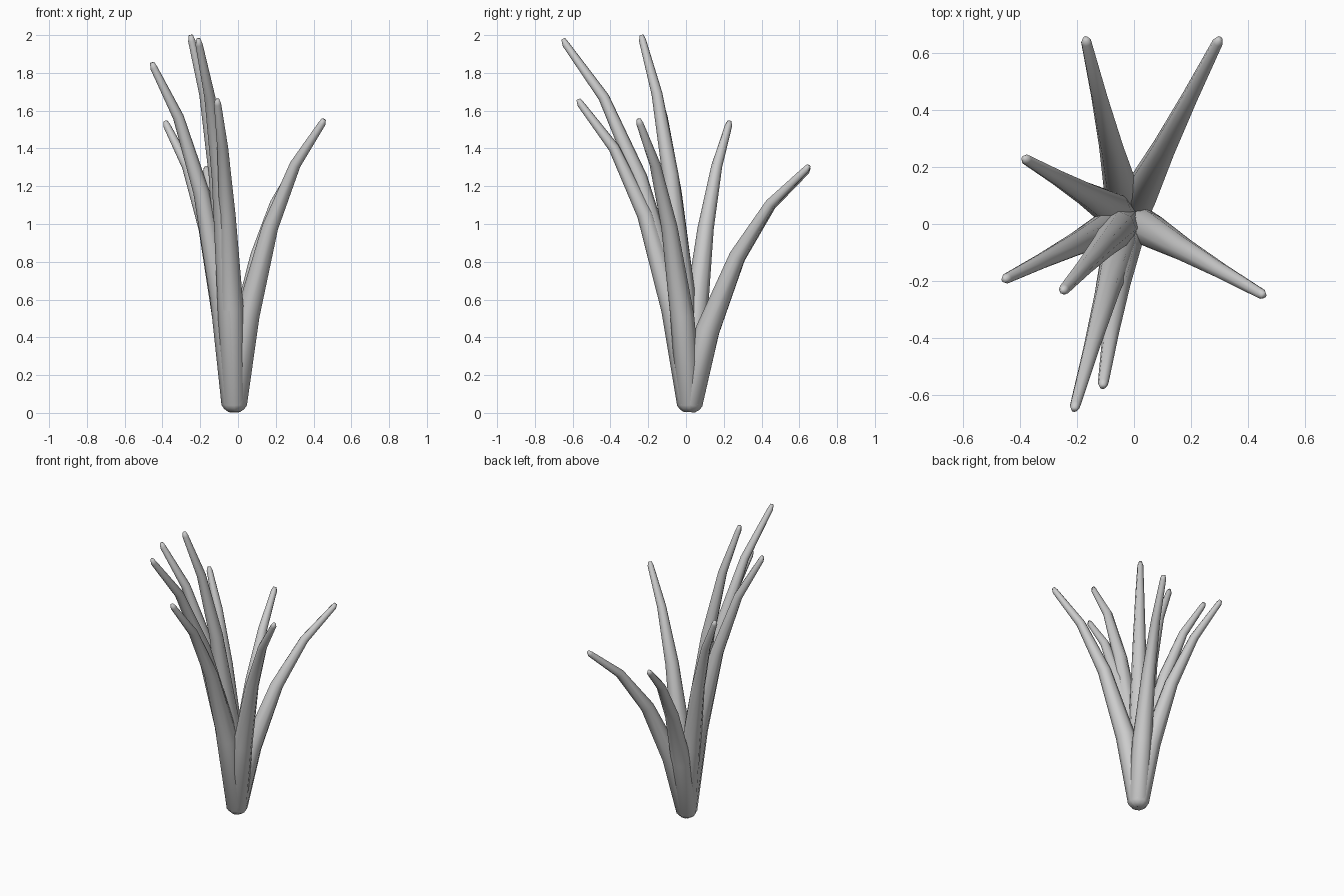
import bpy
import bmesh
from math import cos, sin, tau
from mathutils import Vector

cube = bpy.data.objects.get("Cube")
if cube:
    bpy.data.objects.remove(cube, do_unlink=True)

# Single pale grey material
grey = bpy.data.materials.new("pale_grey")
grey.use_nodes = True
colour = (0.6, 0.6, 0.6, 1)
grey.diffuse_color = colour
grey.node_tree.nodes["Principled BSDF"].inputs["Base Color"].default_value = colour

SIDES = 8
BASE = Vector((-0.02, 0.02, 0.05))

# Blade profile: outward fraction, height fraction, radius
PROFILE = [(0, 0, 0.068), (0.15, 0.31, 0.063), (0.4, 0.62, 0.043),
           (0.68, 0.84, 0.029), (0.98, 0.985, 0.019)]


def make_blade(name, tip):
    """Tapered, outward-bending tube with rounded ends."""
    span = Vector(tip) - BASE
    path = [(BASE + Vector((span.x * out, span.y * out, span.z * up)), r)
            for out, up, r in PROFILE]
    # Rounded root and tip
    first = (path[1][0] - path[0][0]).normalized()
    root = [(path[0][0] - first * 0.04, 0.038), (path[0][0] - first * 0.022, 0.057)]
    path = root + path + [(Vector(tip), 0.011)]

    bm = bmesh.new()
    rings = []
    for i, (centre, radius) in enumerate(path):
        before = path[max(i - 1, 0)][0]
        after = path[min(i + 1, len(path) - 1)][0]
        along = (after - before).normalized()
        side = Vector((0, 1, 0)).cross(along).normalized()
        other = along.cross(side)
        rings.append([bm.verts.new(centre + radius * (
            side * cos(tau * k / SIDES) + other * sin(tau * k / SIDES)))
            for k in range(SIDES)])
    for low, high in zip(rings, rings[1:]):
        for k in range(SIDES):
            n = (k + 1) % SIDES
            bm.faces.new((low[k], low[n], high[n], high[k]))
    bm.faces.new(rings[0][::-1])
    bm.faces.new(rings[-1])
    for face in bm.faces:
        face.smooth = True
    mesh = bpy.data.meshes.new(name)
    bm.to_mesh(mesh)
    bm.free()
    mesh.materials.append(grey)
    blade = bpy.data.objects.new(name, mesh)
    bpy.context.collection.objects.link(blade)


# Blades fanned out from the shared root
TIPS = {
    "back_right_blade": (-0.17, 0.65, 1.30),
    "back_left_blade": (0.30, 0.65, 1.31),
    "right_back_blade": (-0.385, 0.23, 1.545),
    "right_front_blade": (-0.455, -0.195, 1.855),
    "tall_centre_blade": (-0.25, -0.235, 2.0),
    "tall_front_blade": (-0.21, -0.65, 1.98),
    "short_front_blade": (-0.11, -0.57, 1.66),
    "left_blade": (0.455, -0.25, 1.555),
}
for name, tip in TIPS.items():
    make_blade(name, tip)
